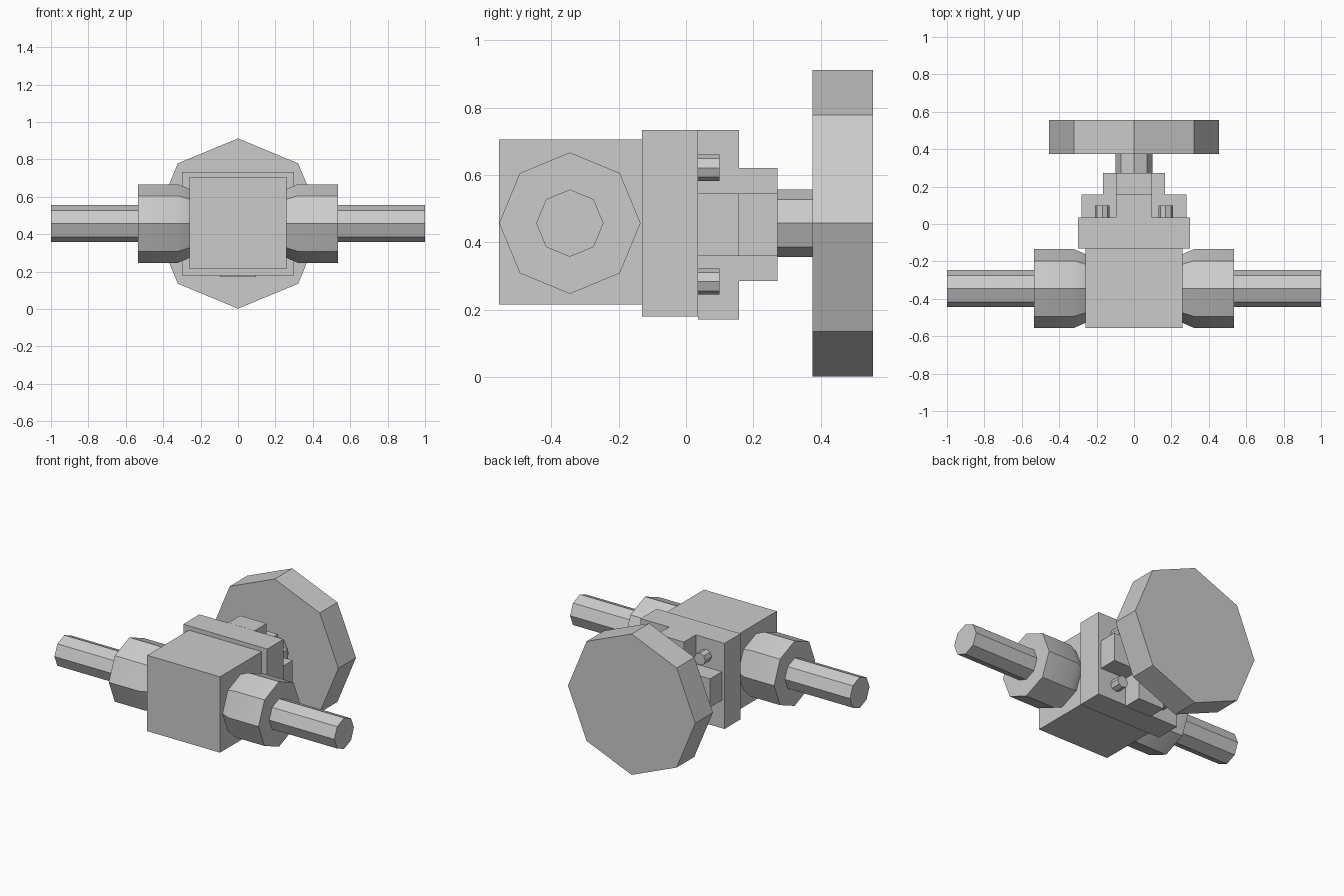
import bpy, bmesh, math
from mathutils import Vector

cube = bpy.data.objects.get("Cube")
if cube:
    bpy.data.objects.remove(cube, do_unlink=True)

# Single grey metal colour
GREY = (0.6, 0.6, 0.6, 1.0)
metal = bpy.data.materials.new("grey metal")
metal.use_nodes = True
metal.diffuse_color = GREY
metal.node_tree.nodes["Principled BSDF"].inputs["Base Color"].default_value = GREY

Z_AXIS = 0.457    # height of pipe and handwheel axes
PIPE_Y = -0.345   # depth of the pipe axis


def make_object(name, bm):
    bmesh.ops.recalc_face_normals(bm, faces=bm.faces)
    mesh = bpy.data.meshes.new(name)
    bm.to_mesh(mesh)
    bm.free()
    mesh.materials.append(metal)
    obj = bpy.data.objects.new(name, mesh)
    bpy.context.collection.objects.link(obj)
    return obj


def box(name, low, high):
    low, high = Vector(low), Vector(high)
    bm = bmesh.new()
    bmesh.ops.create_cube(bm, size=1)
    bmesh.ops.scale(bm, vec=high - low, verts=bm.verts)
    bmesh.ops.translate(bm, vec=(low + high) / 2, verts=bm.verts)
    return make_object(name, bm)


def loft(bm, loops):
    """Skin closed loops of points and cap both ends."""
    rings = [[bm.verts.new(p) for p in loop] for loop in loops]
    n = len(rings[0])
    for a, b in zip(rings, rings[1:]):
        for i in range(n):
            j = (i + 1) % n
            bm.faces.new((a[i], a[j], b[j], b[i]))
    bm.faces.new(rings[0])
    bm.faces.new(rings[-1])


def octagon(name, axis, centre, profile):
    """Eight-sided turned part; profile is (position on axis, radius)."""
    loops = []
    for pos, r in profile:
        loop = []
        for i in range(8):
            c, s = r * math.cos(i * math.pi / 4), r * math.sin(i * math.pi / 4)
            if axis == 'X':
                loop.append((pos, centre[0] + c, centre[1] + s))
            else:
                loop.append((centre[0] + c, pos, centre[1] + s))
        loops.append(loop)
    bm = bmesh.new()
    loft(bm, loops)
    return make_object(name, bm)


# Valve body and the flange behind it
box("valve_body", (-0.26, -0.555, 0.215), (0.26, -0.13, 0.705))
box("bonnet_flange", (-0.30, -0.13, 0.18), (0.30, 0.035, 0.733))

# Pipes and tapered coupling nuts on both sides
for side, s in (("left", 1), ("right", -1)):
    octagon(side + "_pipe", 'X', (PIPE_Y, Z_AXIS), [(s * 0.52, 0.1), (s * 1.0, 0.1)])
    nut = octagon(side + "_coupling_nut", 'X', (PIPE_Y, Z_AXIS),
                  [(s * 0.255, 0.182), (s * 0.32, 0.21), (s * 0.535, 0.21)])
    bpy.ops.object.select_all(action='DESELECT')
    nut.select_set(True)
    bpy.context.view_layer.objects.active = nut
    bpy.ops.object.shade_smooth_by_angle(angle=math.radians(30))

# Cross-shaped bonnet in two steps
CZ = 0.4525
bm = bmesh.new()
for y0, y1, arm_x, arm_z in ((0.035, 0.157, 0.281, 0.281), (0.157, 0.272, 0.167, 0.168)):
    a, b = 0.095, 0.0925
    quarter = [(arm_x, b), (a, b), (a, arm_z)]
    outline = (quarter
               + [(-x, z) for x, z in reversed(quarter)]
               + [(-x, -z) for x, z in quarter]
               + [(x, -z) for x, z in reversed(quarter)])
    loft(bm, [[(x, y, CZ + z) for x, z in outline] for y in (y0, y1)])
make_object("stepped_bonnet", bm)

# Four flange bolts
for side, s in (("left", 1), ("right", -1)):
    for level, t in (("upper", 1), ("lower", -1)):
        octagon(f"{level}_{side}_bolt", 'Y', (s * 0.169, CZ + t * 0.169),
                [(0.03, 0.039), (0.1, 0.039)])

# Stem and handwheel
octagon("stem", 'Y', (0, Z_AXIS), [(0.265, 0.1), (0.38, 0.1)])
octagon("handwheel", 'Y', (0, Z_AXIS), [(0.375, 0.455), (0.555, 0.455)])
